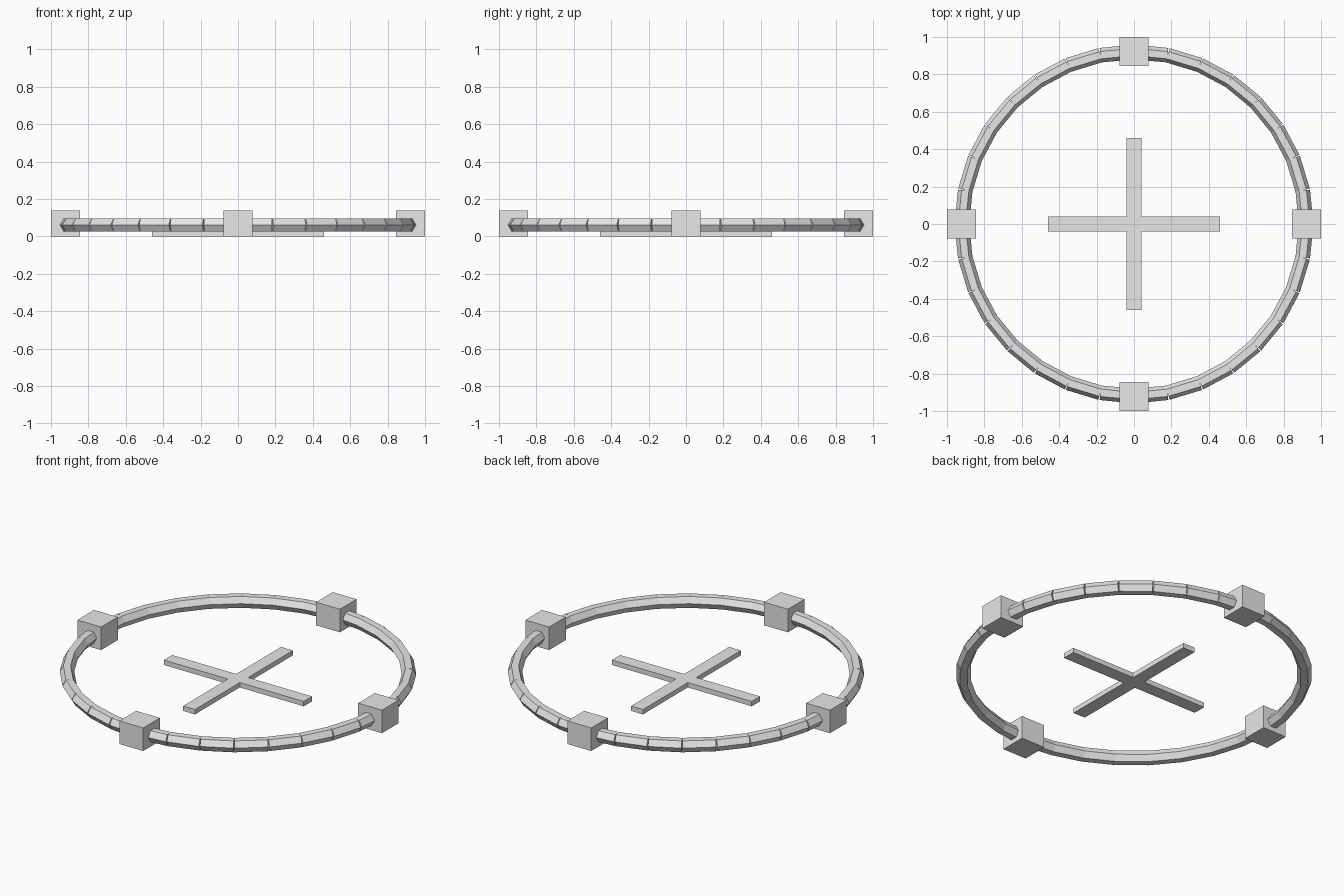
import bpy, bmesh, math
from mathutils import Matrix, Vector

if "Cube" in bpy.data.objects:
    bpy.data.objects.remove(bpy.data.objects["Cube"])

grey = bpy.data.materials.new("light grey")
grey.diffuse_color = (0.8, 0.8, 0.8, 1)
grey.use_nodes = True
grey.node_tree.nodes["Principled BSDF"].inputs["Base Color"].default_value = grey.diffuse_color


def finish(name, bm):
    bmesh.ops.recalc_face_normals(bm, faces=bm.faces)
    mesh = bpy.data.meshes.new(name)
    bm.to_mesh(mesh)
    bm.free()
    mesh.materials.append(grey)
    obj = bpy.data.objects.new(name, mesh)
    bpy.context.collection.objects.link(obj)
    return obj


RADIUS = 0.92     # ring path radius
TUBE = 0.039      # circumradius of the hexagonal section
RING_Z = 0.061
SEGMENTS = 32

# Ring: straight hexagonal rods laid end to end, open wedges at the outer joints
bm = bmesh.new()
for i in range(SEGMENTS):
    a, b = (math.tau * k / SEGMENTS for k in (i, i + 1))
    start = Vector((RADIUS * math.cos(a), RADIUS * math.sin(a), RING_Z))
    end = Vector((RADIUS * math.cos(b), RADIUS * math.sin(b), RING_Z))
    out = (start + end) / 2
    out.z = 0
    out.normalize()
    loops = []
    for p in (start, end):
        loops.append([bm.verts.new(p + out * TUBE * math.cos(k * math.pi / 3)
                                   + Vector((0, 0, TUBE * math.sin(k * math.pi / 3))))
                      for k in range(6)])
    for k in range(6):
        n = (k + 1) % 6
        bm.faces.new((loops[0][k], loops[0][n], loops[1][n], loops[1][k]))
    for loop in loops:
        bm.faces.new(loop)
finish("ring", bm)

# Four blocks at the quarter points
BLOCK, BLOCK_H = 0.156, 0.137
for i, side in enumerate(("right", "back", "left", "front")):
    bm = bmesh.new()
    ang = i * math.pi / 2
    centre = Vector((math.cos(ang), math.sin(ang), 0)) * (1 - BLOCK / 2)
    centre.z = BLOCK_H / 2
    bmesh.ops.create_cube(bm, size=1, matrix=Matrix.Translation(centre)
                          @ Matrix.Diagonal((BLOCK, BLOCK, BLOCK_H, 1)))
    finish(side + "_block", bm)

# Flat cross in the middle: one outline, extruded
L, W, H = 0.459, 0.039, 0.029
bm = bmesh.new()
outline = []
for i in range(4):
    turn = Matrix.Rotation(i * math.pi / 2, 3, 'Z')
    outline += [bm.verts.new(turn @ Vector(p)) for p in ((L, -W, 0), (L, W, 0), (W, W, 0))]
face = bm.faces.new(outline)
top = bmesh.ops.extrude_face_region(bm, geom=[face], use_keep_orig=True)["geom"]
bmesh.ops.translate(bm, vec=(0, 0, H),
                    verts=[v for v in top if isinstance(v, bmesh.types.BMVert)])
finish("centre_cross", bm)
